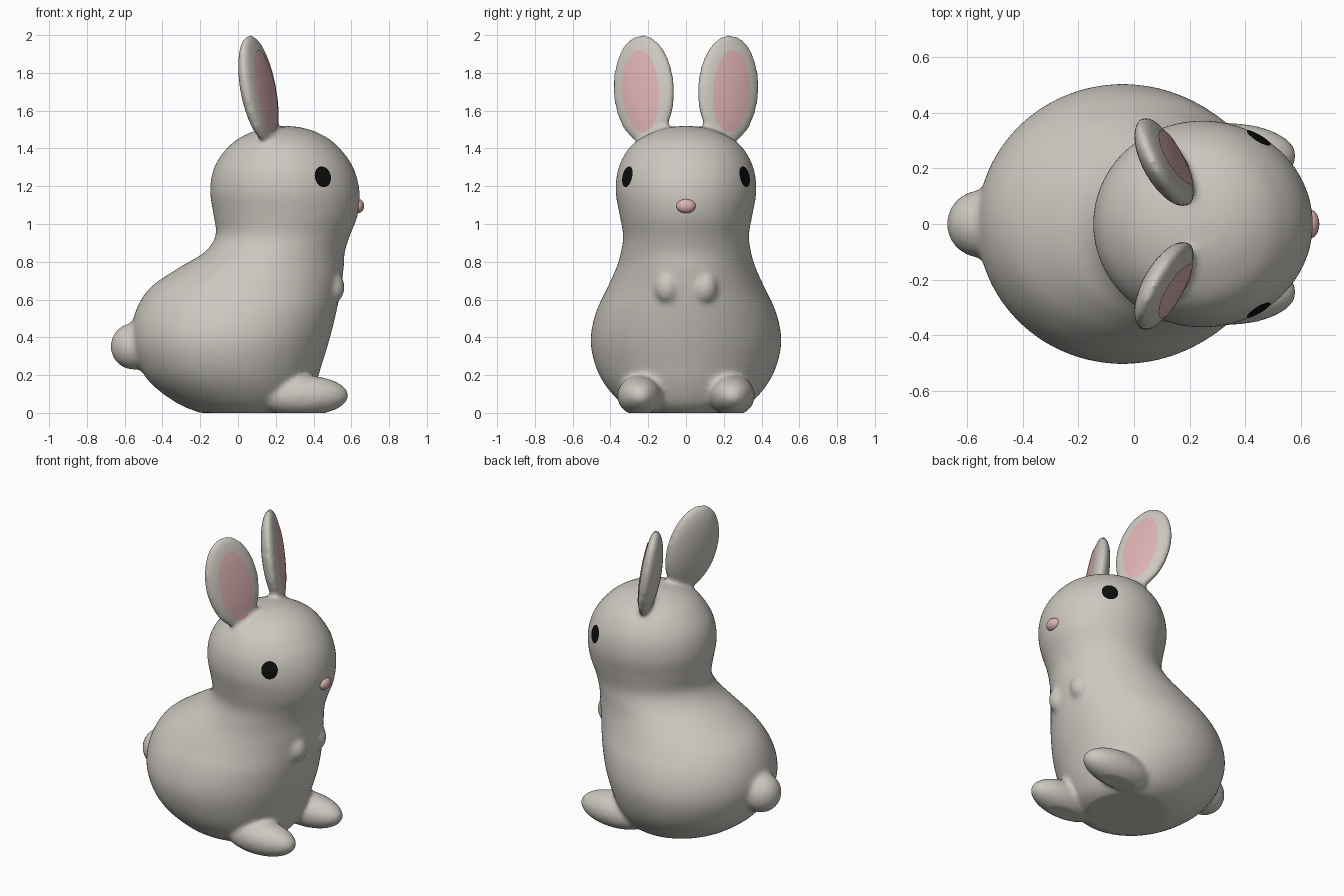
import bpy, bmesh, math
from mathutils import Vector, Matrix
from mathutils.bvhtree import BVHTree

if "Cube" in bpy.data.objects:
    bpy.data.objects.remove(bpy.data.objects["Cube"])


def material(name, rgb):
    m = bpy.data.materials.new(name)
    m.diffuse_color = (*rgb, 1)
    m.use_nodes = True
    m.node_tree.nodes["Principled BSDF"].inputs["Base Color"].default_value = m.diffuse_color
    return m


FUR = material("warm grey fur", (0.61, 0.58, 0.53))
PINK = material("soft pink", (0.72, 0.44, 0.44))
BLACK = material("eye black", (0.004, 0.004, 0.004))


def make_object(name, bm, mat):
    me = bpy.data.meshes.new(name)
    bm.to_mesh(me)
    bm.free()
    me.materials.append(mat)
    me.polygons.foreach_set("use_smooth", [True] * len(me.polygons))
    ob = bpy.data.objects.new(name, me)
    bpy.context.collection.objects.link(ob)
    return ob


def ellipsoid(bm, centre, radii, segs=40):
    mat = Matrix.Translation(centre) @ Matrix.Diagonal((*radii, 1))
    return bmesh.ops.create_uvsphere(bm, u_segments=segs, v_segments=segs // 2,
                                     radius=1, matrix=mat)["verts"]


def catmull(p0, p1, p2, p3, t):
    return [0.5 * (2 * b + (c - a) * t + (2 * a - 5 * b + 4 * c - d) * t * t
                   + (3 * b - a - 3 * c + d) * t ** 3)
            for a, b, c, d in zip(p0, p1, p2, p3)]


# Head and body cross-sections: height, back x, front x, half width
SECTIONS = [
    (0.00, -0.20, 0.30, 0.25), (0.05, -0.32, 0.36, 0.34), (0.15, -0.455, 0.41, 0.43),
    (0.26, -0.53, 0.445, 0.483), (0.39, -0.565, 0.485, 0.505), (0.53, -0.545, 0.52, 0.478),
    (0.66, -0.468, 0.545, 0.418), (0.77, -0.31, 0.56, 0.368), (0.85, -0.178, 0.565, 0.345),
    (0.94, -0.118, 0.593, 0.333), (1.05, -0.13, 0.635, 0.352), (1.18, -0.148, 0.643, 0.373),
    (1.31, -0.122, 0.605, 0.353), (1.42, -0.04, 0.52, 0.286), (1.48, 0.055, 0.43, 0.19),
    (1.51, 0.15, 0.34, 0.10), (1.52, 0.24, 0.26, 0.01)]


def loft_body(bm, segs=72, steps=5):
    rows = []
    n = len(SECTIONS)
    for i in range(n - 1):
        ctrl = [SECTIONS[min(max(i + k, 0), n - 1)] for k in (-1, 0, 1, 2)]
        rows += [catmull(*ctrl, s / steps) for s in range(steps)]
    rows.append(SECTIONS[-1])
    rings = []
    for z, x0, x1, w in rows:
        ang = [2 * math.pi * k / segs for k in range(segs)]
        rings.append([bm.verts.new(((x0 + x1) / 2 + (x1 - x0) / 2 * math.cos(a),
                                    w * math.sin(a), z)) for a in ang])
    for a, b in zip(rings, rings[1:]):
        for k in range(segs):
            j = (k + 1) % segs
            bm.faces.new((a[k], a[j], b[j], b[k]))
    bm.faces.new(rings[0][::-1])
    bm.faces.new(rings[-1])


def ear_frame(s):
    """Centre and axes (facing, width, length) of the ear on side s."""
    up = Vector((-0.11, 0.04 * s, 0.55)).normalized()
    yaw = math.radians(25)
    out = Vector((math.cos(yaw), s * math.sin(yaw), 0))
    out = (out - up * out.dot(up)).normalized()
    return Vector((0.115, 0.225 * s, 1.713)), out, up.cross(out), up


# Body, head, feet, paws, tail and ears fused into one soft skin
bm = bmesh.new()
loft_body(bm)
ellipsoid(bm, (-0.553, 0, 0.352), (0.122, 0.122, 0.124))          # tail
for s in (-1, 1):
    ellipsoid(bm, (0.335, 0.245 * s, 0.092), (0.252, 0.12, 0.108))  # foot
    ellipsoid(bm, (0.505, 0.10 * s, 0.665), (0.06, 0.065, 0.085))   # paw
    c, out, side, up = ear_frame(s)
    for v in ellipsoid(bm, (0, 0, 0), (1, 1, 1)):                   # ear
        x, y, z = v.co
        thick = 0.045 if x > 0 else 0.075
        v.co = c + out * (x * thick) + side * (y * 0.178) + up * (z * 0.296)
bmesh.ops.recalc_face_normals(bm, faces=bm.faces[:])
body = make_object("rabbit_body", bm, FUR)
rem = body.modifiers.new("fuse", 'REMESH')
rem.mode = 'VOXEL'
rem.voxel_size = 0.014
rem.use_smooth_shade = True
smo = body.modifiers.new("soften", 'SMOOTH')
smo.factor = 0.5
smo.iterations = 12
deps = bpy.context.evaluated_depsgraph_get()
skin = bpy.data.meshes.new_from_object(body.evaluated_get(deps))
body.modifiers.clear()
body.data = skin
for v in skin.vertices:
    v.co.z = max(v.co.z, 0)      # flat underside
skin.polygons.foreach_set("use_smooth", [True] * len(skin.polygons))
if not skin.materials:
    skin.materials.append(FUR)
tree = BVHTree.FromPolygons([v.co for v in skin.vertices],
                            [p.vertices[:] for p in skin.polygons])


def patch(name, centre, out, a, b, mat, rings=8, segs=40):
    """Thin oval plate laid on the skin, with half axes a and b."""
    bm = bmesh.new()

    def drop(p):
        hit = tree.ray_cast(p + out * 0.3, -out, 0.6)[0]
        return bm.verts.new((hit if hit else p) + out * 0.004)

    mid = drop(centre)
    prev = None
    for r in range(1, rings + 1):
        f = r / rings
        ring = [drop(centre + (a * math.cos(t) + b * math.sin(t)) * f)
                for t in (2 * math.pi * k / segs for k in range(segs))]
        for k in range(segs):
            j = (k + 1) % segs
            if prev:
                bm.faces.new((prev[k], ring[k], ring[j], prev[j]))
            else:
                bm.faces.new((mid, ring[k], ring[j]))
        prev = ring
    bm.normal_update()
    if sum((f.normal.dot(out) for f in bm.faces)) < 0:
        bmesh.ops.reverse_faces(bm, faces=bm.faces[:])
    return make_object(name, bm, mat)


# Eyes and pink inner ears
for s, label in ((-1, "right"), (1, "left")):
    out = Vector((0.5, 0.866 * s, 0))
    side = Vector((0, 0, 1)).cross(out)
    patch("eye_" + label, Vector((0.45, 0.312 * s, 1.25)), out,
          side * 0.05, Vector((0, 0, 0.055)), BLACK, rings=4)
    c, out, side, up = ear_frame(s)
    patch("inner_ear_" + label, c - up * 0.015, out, side * 0.108, up * 0.222, PINK)

# Nose
bm = bmesh.new()
ellipsoid(bm, (0.634, 0, 1.095), (0.034, 0.052, 0.038), 24)
make_object("nose", bm, PINK)
